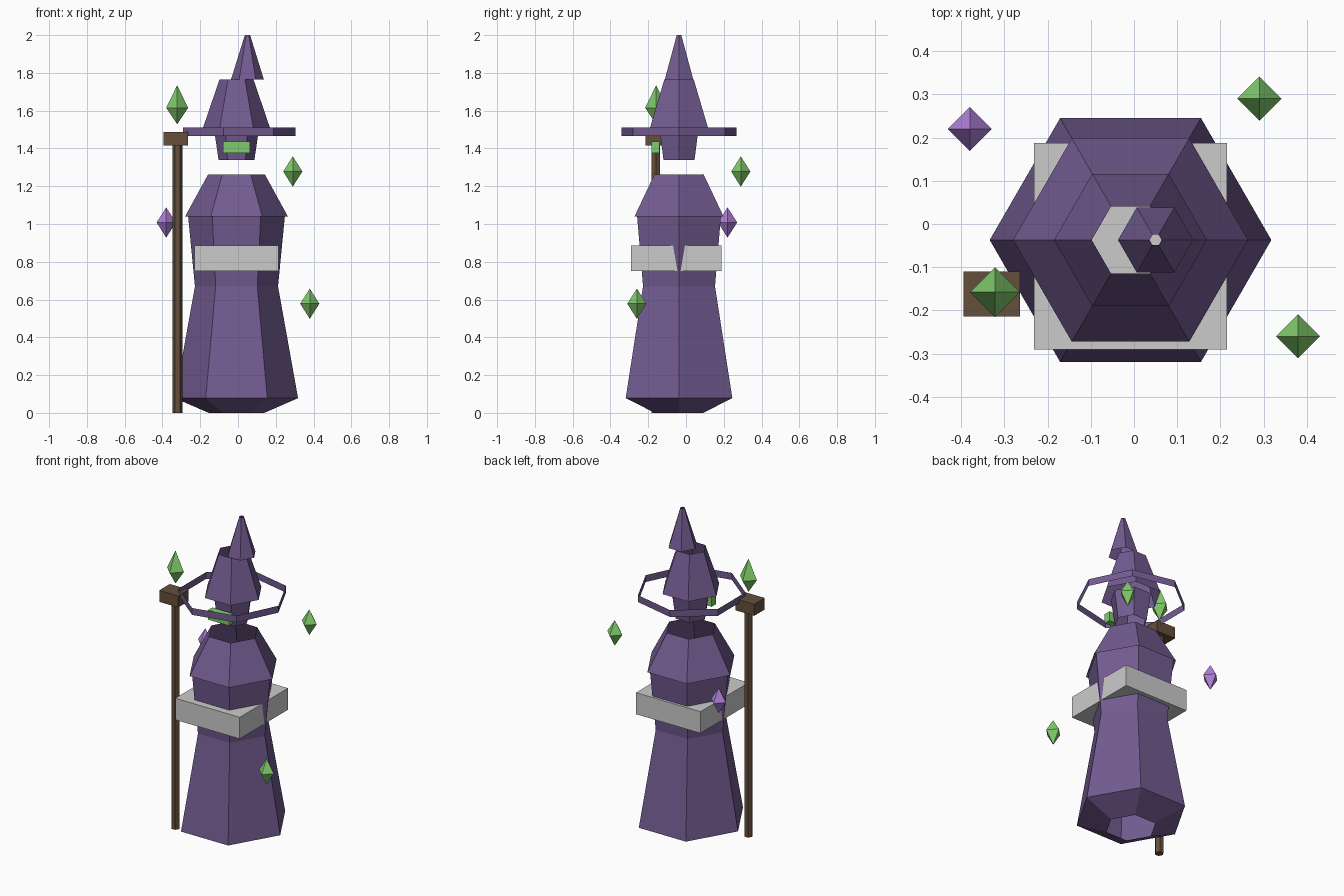
import bpy
from math import cos, sin, tau

if "Cube" in bpy.data.objects:
    bpy.data.objects.remove(bpy.data.objects["Cube"])

CX, CY = -0.008, -0.037  # axis of the robed figure


def material(name, rgb):
    m = bpy.data.materials.new(name)
    m.diffuse_color = (*rgb, 1)
    m.use_nodes = True
    m.node_tree.nodes["Principled BSDF"].inputs["Base Color"].default_value = m.diffuse_color
    return m


CLOTH = material("purple_cloth", (0.17, 0.105, 0.28))
GREEN = material("green_glow", (0.22, 0.60, 0.15))
VIOLET = material("violet_glow", (0.44, 0.22, 0.70))
WOOD = material("wood", (0.13, 0.08, 0.045))


def add(name, verts, faces, mat=None):
    mesh = bpy.data.meshes.new(name)
    mesh.from_pydata(verts, [], faces)
    ob = bpy.data.objects.new(name, mesh)
    bpy.context.collection.objects.link(ob)
    if mat:
        mesh.materials.append(mat)
    return ob


def rings(name, x, y, profile, mat, sides=6, capped=False):
    """Stack of polygon rings (radius, z), a corner pointing to +x."""
    verts = [(x + r * cos(tau * i / sides), y + r * sin(tau * i / sides), z)
             for r, z in profile for i in range(sides)]
    faces = [(k * sides + i, k * sides + (i + 1) % sides,
              (k + 1) * sides + (i + 1) % sides, (k + 1) * sides + i)
             for k in range(len(profile) - 1) for i in range(sides)]
    if capped:
        faces.append(tuple(reversed(range(sides))))
        faces.append(tuple(range(len(verts) - sides, len(verts))))
    return add(name, verts, faces, mat)


def box(name, lo, hi, mat=None):
    verts = [(x, y, z) for z in (lo[2], hi[2])
             for x, y in ((lo[0], lo[1]), (hi[0], lo[1]), (hi[0], hi[1]), (lo[0], hi[1]))]
    faces = [(3, 2, 1, 0), (4, 5, 6, 7)]
    faces += [(i, (i + 1) % 4, (i + 1) % 4 + 4, i + 4) for i in range(4)]
    return add(name, verts, faces, mat)


def crystal(name, x, y, r, bottom, mid, top, mat):
    verts = [(x + r, y, mid), (x, y + r, mid), (x - r, y, mid), (x, y - r, mid),
             (x, y, bottom), (x, y, top)]
    faces = [(i, (i + 1) % 4, 5) for i in range(4)]
    faces += [((i + 1) % 4, i, 4) for i in range(4)]
    return add(name, verts, faces, mat)


# Robe and shoulder cape, open ended
rings("robe", CX, CY, [(0.147, 0), (0.326, 0.078), (0.22, 0.67), (0.257, 1.05)], CLOTH)
rings("shoulder_cape", CX, CY, [(0.272, 1.04), (0.15, 1.263)], CLOTH)

# Belt
box("belt", (-0.231, -0.29, 0.75), (0.215, 0.187, 0.885))

# Head and glowing eye slot
rings("head", CX, CY, [(0.095, 1.34), (0.12, 1.51)], CLOTH)
box("eye_slot", (-0.08, -0.182, 1.376), (0.064, -0.14, 1.436), GREEN)

# Hat: seven-sided brim band, crown and offset tip
rings("hat_brim", CX, CY, [(0.313, 1.467), (0.313, 1.51)], CLOTH, sides=7)
rings("hat_crown", CX, CY, [(0.177, 1.51), (0.09, 1.765)], CLOTH)
rings("hat_tip", 0.05, CY, [(0.087, 1.765), (0.014, 2.0)], CLOTH)

# Staff
rings("staff_pole", -0.32, -0.16, [(0.026, 0), (0.026, 1.42)], WOOD, capped=True)
box("staff_head", (-0.395, -0.214, 1.415), (-0.264, -0.11, 1.487), WOOD)
crystal("staff_crystal", -0.322, -0.158, 0.058, 1.528, 1.615, 1.735, GREEN)

# Floating crystals
for name, x, y, z, mat in (("crystal_back", 0.29, 0.29, 1.278, GREEN),
                           ("crystal_front", 0.38, -0.26, 0.578, GREEN),
                           ("crystal_violet", -0.38, 0.22, 1.008, VIOLET)):
    crystal(name, x, y, 0.051, z - 0.08, z, z + 0.08, mat)
